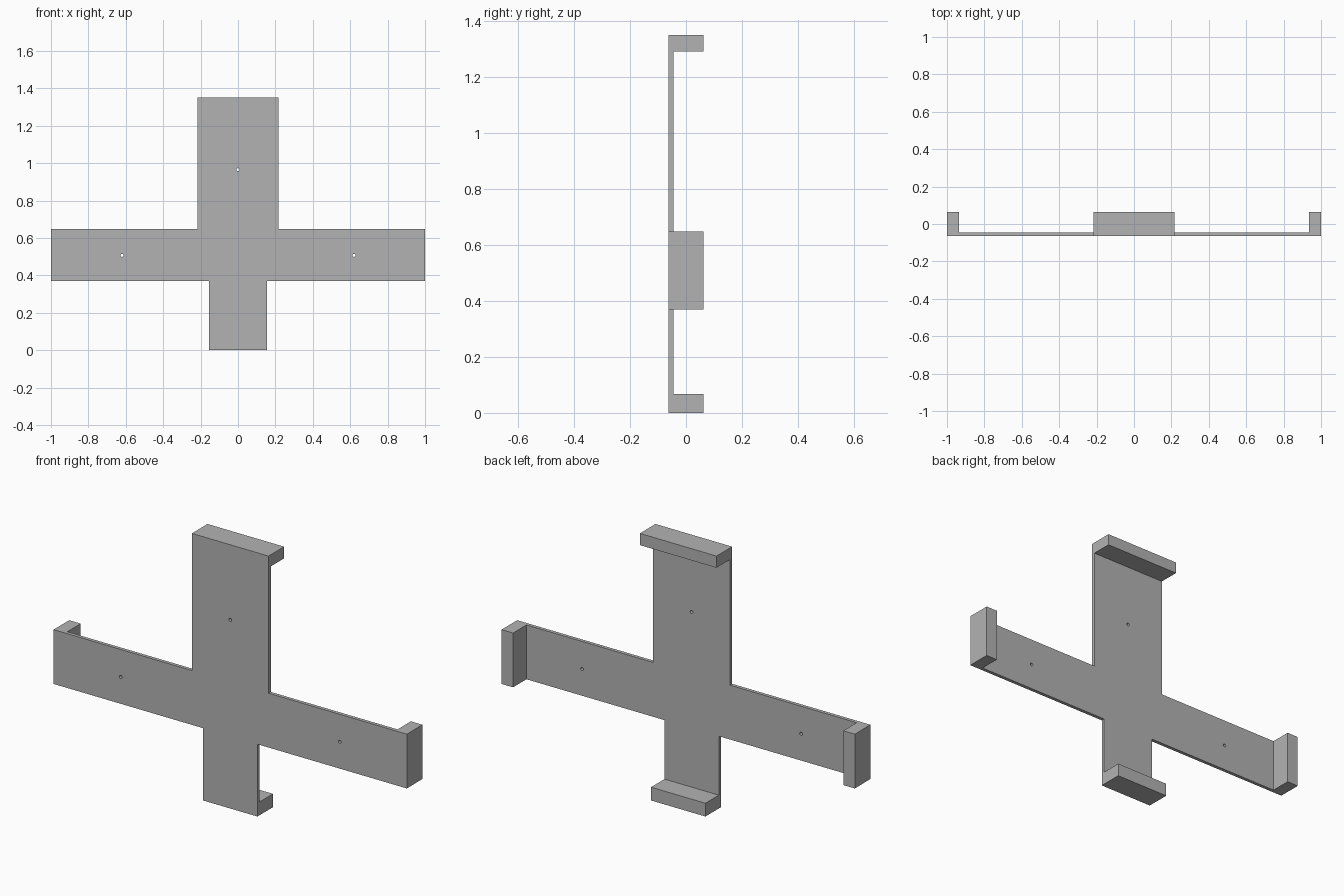
import bpy, bmesh, math
from mathutils import Matrix, Vector

if "Cube" in bpy.data.objects:
    bpy.data.objects.remove(bpy.data.objects["Cube"], do_unlink=True)

FRONT, PLATE_BACK, BACK = -0.063, -0.045, 0.063
TOP, ARM_TOP, ARM_LOW = 1.35, 0.648, 0.37
UPPER_HALF, LOWER_HALF = 0.217, 0.154
LIP_X, LIP_TOP, LIP_LOW = 0.935, 1.29, 0.068

# Single grey material
grey = bpy.data.materials.new("plain grey")
grey.use_nodes = True
colour = (0.45, 0.45, 0.45, 1)
grey.diffuse_color = colour
grey.node_tree.nodes["Principled BSDF"].inputs["Base Color"].default_value = colour


def make_object(name, bm):
    mesh = bpy.data.meshes.new(name)
    bm.to_mesh(mesh)
    bm.free()
    mesh.materials.append(grey)
    obj = bpy.data.objects.new(name, mesh)
    bpy.context.collection.objects.link(obj)
    return obj


def extrude_y(bm, faces, depth):
    new = bmesh.ops.extrude_face_region(bm, geom=faces)["geom"]
    verts = [v for v in new if isinstance(v, bmesh.types.BMVert)]
    bmesh.ops.translate(bm, verts=verts, vec=(0, depth, 0))


# Cross-shaped plate: right half of the outline, mirrored to the left
half = [(LOWER_HALF, 0), (LOWER_HALF, ARM_LOW), (1, ARM_LOW), (1, ARM_TOP),
        (UPPER_HALF, ARM_TOP), (UPPER_HALF, TOP)]
outline = half + [(-x, z) for x, z in reversed(half)]
bm = bmesh.new()
face = bm.faces.new([bm.verts.new((x, FRONT, z)) for x, z in outline])
extrude_y(bm, [face], PLATE_BACK - FRONT)
bmesh.ops.recalc_face_normals(bm, faces=bm.faces)

# Lips: mark off the end of each arm and raise it backwards
for co, no in (((LIP_X, 0, 0), (1, 0, 0)), ((-LIP_X, 0, 0), (1, 0, 0)),
               ((0, 0, LIP_TOP), (0, 0, 1)), ((0, 0, LIP_LOW), (0, 0, 1))):
    geom = bm.verts[:] + bm.edges[:] + bm.faces[:]
    bmesh.ops.bisect_plane(bm, geom=geom, plane_co=co, plane_no=no)


def is_lip(f):
    c = f.calc_center_median()
    return f.normal.y > 0.9 and (abs(c.x) > LIP_X or c.z > LIP_TOP or c.z < LIP_LOW)


bm.normal_update()
lips = [f for f in bm.faces if is_lip(f)]
extrude_y(bm, lips, BACK - PLATE_BACK)
bmesh.ops.dissolve_limit(bm, angle_limit=math.radians(1),
                         verts=bm.verts[:], edges=bm.edges[:])
bmesh.ops.recalc_face_normals(bm, faces=bm.faces)
bracket = make_object("cross_bracket", bm)

# Small screw holes through three arms
bm = bmesh.new()
for x, z in ((-0.62, 0.507), (0.62, 0.507), (0, 0.965)):
    place = Matrix.Translation(Vector((x, PLATE_BACK, z))) @ Matrix.Rotation(math.pi / 2, 4, "X")
    bmesh.ops.create_cone(bm, cap_ends=True, segments=16, radius1=0.008,
                          radius2=0.008, depth=0.1, matrix=place)
cutter = make_object("hole_cutter", bm)
cutter.hide_render = True

cut = bracket.modifiers.new("holes", "BOOLEAN")
cut.operation = "DIFFERENCE"
cut.solver = "EXACT"
cut.object = cutter
bpy.context.view_layer.objects.active = bracket
bracket.select_set(True)
bpy.ops.object.modifier_apply(modifier=cut.name)
bpy.data.objects.remove(cutter, do_unlink=True)
